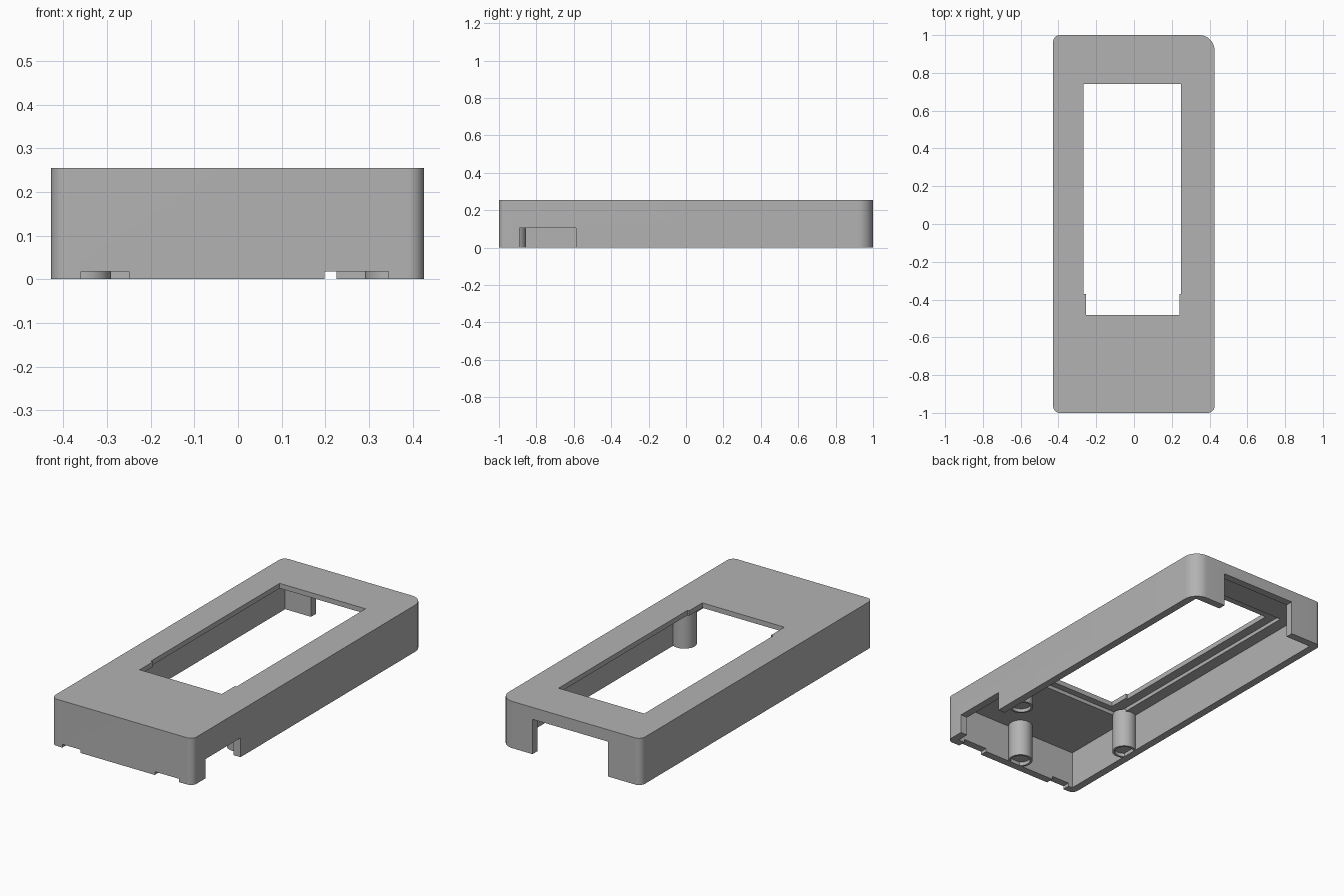
import bpy, bmesh, math

if "Cube" in bpy.data.objects:
    bpy.data.objects.remove(bpy.data.objects["Cube"])

grey = bpy.data.materials.new("light_grey_plastic")
grey.diffuse_color = (0.45, 0.45, 0.45, 1)
grey.use_nodes = True
grey.node_tree.nodes["Principled BSDF"].inputs["Base Color"].default_value = grey.diffuse_color


def prism(name, pts, z0, z1):
    """Extrude a counter-clockwise outline from z0 to z1."""
    bm = bmesh.new()
    low = [bm.verts.new((x, y, z0)) for x, y in pts]
    high = [bm.verts.new((x, y, z1)) for x, y in pts]
    bm.faces.new(low[::-1])
    bm.faces.new(high)
    n = len(pts)
    for i in range(n):
        j = (i + 1) % n
        bm.faces.new((low[i], low[j], high[j], high[i]))
    mesh = bpy.data.meshes.new(name)
    bm.to_mesh(mesh)
    bm.free()
    obj = bpy.data.objects.new(name, mesh)
    bpy.context.collection.objects.link(obj)
    mesh.materials.append(grey)
    return obj


def rect(x0, x1, y0, y1):
    return [(x0, y0), (x1, y0), (x1, y1), (x0, y1)]


def circle(cx, cy, r, n=40):
    return [(cx + r * math.cos(math.tau * i / n), cy + r * math.sin(math.tau * i / n))
            for i in range(n)]


def rounded_rect(x0, x1, y0, y1, radii, steps=10):
    """Radii run front-left, front-right, back-right, back-left."""
    pts = []
    for k, ((x, y), r) in enumerate(zip(rect(x0, x1, y0, y1), radii)):
        cx = x + r if k in (0, 3) else x - r
        cy = y + r if k < 2 else y - r
        for i in range(steps + 1):
            a = math.pi + math.pi / 2 * (k + i / steps)
            pts.append((cx + r * math.cos(a), cy + r * math.sin(a)))
    return pts


def activate(obj):
    bpy.ops.object.select_all(action='DESELECT')
    obj.select_set(True)
    bpy.context.view_layer.objects.active = obj


def cut(obj, pts, z0, z1):
    """Subtract a prism from the object and discard the cutter."""
    cutter = prism("cutter", pts, z0, z1)
    cutter.hide_render = True
    activate(obj)
    mod = obj.modifiers.new("cut", 'BOOLEAN')
    mod.operation = 'DIFFERENCE'
    mod.solver = 'EXACT'
    mod.object = cutter
    bpy.ops.object.modifier_apply(modifier=mod.name)
    bpy.data.objects.remove(cutter, do_unlink=True)


def smooth(obj):
    activate(obj)
    bpy.ops.object.shade_smooth_by_angle(angle=math.radians(30))


# Outer shell, with one larger corner
X0, X1, H = -0.428, 0.426, 0.255
shell = prism("case_shell", rounded_rect(X0, X1, -1, 1, (0.035, 0.035, 0.08, 0.035)), 0, H)

# Hollow underside and the recess around the window
cut(shell, rect(X0 + 0.042, X1 - 0.042, -0.958, 0.958), -0.1, 0.208)
cut(shell, rect(-0.32, 0.30, -0.52, 0.80), 0.1, 0.228)

# Window, slightly narrower at its front end
cut(shell, [(-0.255, -0.483), (0.24, -0.483), (0.24, -0.37), (0.25, -0.37),
            (0.25, 0.742), (-0.268, 0.742), (-0.268, -0.37), (-0.255, -0.37)], 0.1, 0.4)

# Back opening, right side opening and the two front notches
cut(shell, rect(-0.23, 0.226, 0.9, 1.1), -0.1, 0.19)
cut(shell, rect(0.36, 0.6, -0.89, -0.587), -0.1, 0.105)
for x0, x1 in ((-0.36, -0.25), (0.198, 0.345)):
    cut(shell, rect(x0, x1, -1.1, -0.955), -0.1, 0.018)
smooth(shell)

# Hollow screw pillars
for name, x, y in (("left_pillar", -0.353, -0.50), ("right_pillar", 0.353, -0.49),
                   ("front_pillar", 0.0, -0.917)):
    pillar = prism(name, circle(x, y, 0.062), 0.001, 0.22)
    cut(pillar, circle(x, y, 0.05), -0.1, 0.02)
    smooth(pillar)
